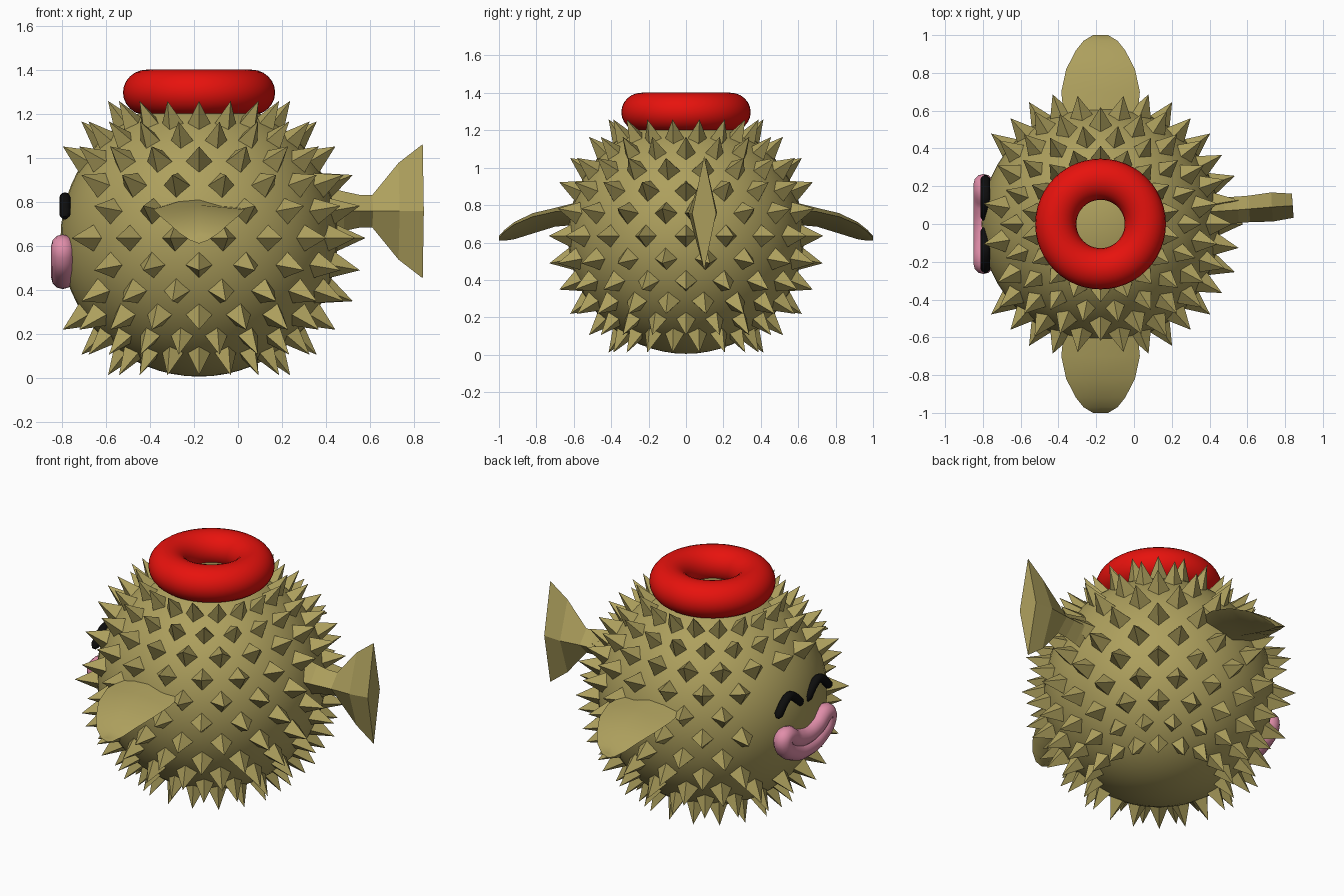
import bpy, bmesh
from math import sin, cos, pi, radians
from mathutils import Vector

if "Cube" in bpy.data.objects:
    bpy.data.objects.remove(bpy.data.objects["Cube"])

CENTER = Vector((-0.177, 0, 0.635))
BODY_R = 0.63


def material(name, color):
    m = bpy.data.materials.new(name)
    m.diffuse_color = (*color, 1)
    m.use_nodes = True
    m.node_tree.nodes["Principled BSDF"].inputs["Base Color"].default_value = m.diffuse_color
    return m


olive = material("olive_skin", (0.42, 0.35, 0.11))
red = material("red_rubber", (0.80, 0.006, 0.004))
pink = material("pink_lip", (0.75, 0.27, 0.40))
black = material("black_eye", (0.004, 0.004, 0.004))


def finish(obj, name, mat, smooth=None):
    obj.name = name
    obj.data.materials.append(mat)
    if smooth:
        bpy.ops.object.select_all(action='DESELECT')
        bpy.context.view_layer.objects.active = obj
        obj.select_set(True)
        bpy.ops.object.shade_smooth_by_angle(angle=radians(smooth))
    return obj


def mesh_object(bm, name, mat, smooth=None):
    bmesh.ops.recalc_face_normals(bm, faces=bm.faces)
    me = bpy.data.meshes.new(name)
    bm.to_mesh(me)
    bm.free()
    obj = bpy.data.objects.new(name, me)
    bpy.context.collection.objects.link(obj)
    return finish(obj, name, mat, smooth)


def loft(rings, name, mat, smooth=None):
    """Skin a list of equal-length point rings and cap both ends."""
    bm = bmesh.new()
    rows = [[bm.verts.new(p) for p in ring] for ring in rings]
    n = len(rows[0])
    for a, b in zip(rows, rows[1:]):
        for i in range(n):
            bm.faces.new((a[i], a[(i + 1) % n], b[(i + 1) % n], b[i]))
    bm.faces.new(rows[0])
    bm.faces.new(rows[-1])
    return mesh_object(bm, name, mat, smooth)


def tube(name, points, radius, mat, cyclic):
    """Round tube through (x, y, z) points; open ends are rounded off."""
    cu = bpy.data.curves.new(name, 'CURVE')
    cu.dimensions = '3D'
    cu.bevel_depth = radius
    cu.bevel_resolution = 4
    cu.use_fill_caps = True
    if cyclic:
        sp = cu.splines.new('BEZIER')
        sp.bezier_points.add(len(points) - 1)
        for bp, p in zip(sp.bezier_points, points):
            bp.co = p
            bp.handle_left_type = bp.handle_right_type = 'AUTO'
        sp.use_cyclic_u = True
        sp.resolution_u = 6
    else:
        sp = cu.splines.new('POLY')
        sp.points.add(len(points) - 1)
        for q, p in zip(sp.points, points):
            q.co = (*p, 1)
        sp.points[0].radius = sp.points[-1].radius = 0.45
        sp.use_smooth = True
    obj = bpy.data.objects.new(name, cu)
    bpy.context.collection.objects.link(obj)
    return finish(obj, name, mat)


# Round body
bpy.ops.mesh.primitive_uv_sphere_add(segments=48, ring_count=32, radius=BODY_R, location=CENTER)
finish(bpy.context.object, "body", olive, 60)

# Spikes: staggered rows of four-sided pyramids, left out at the face and fin roots
bm = bmesh.new()
for row in range(-5, 6):
    lat = radians(11.25 * row)
    for col in range(18):
        deg = 20 * col + (10 if row % 2 else 0)
        if abs(row) <= 2 and abs(deg - 180) < 35 or row == 1 and deg in (90, 270):
            continue
        lon = radians(deg)
        out = Vector((cos(lat) * cos(lon), cos(lat) * sin(lon), sin(lat)))
        side = Vector((-sin(lon), cos(lon), 0))
        up = out.cross(side)
        base = CENTER + out * (BODY_R - 0.012)
        half = 0.064 if abs(row) < 4 else 0.055
        ring = [bm.verts.new(base + d * half) for d in (side, up, -side, -up)]
        tip = bm.verts.new(CENTER + Vector((out.x * 0.757, out.y * 0.745, out.z * 0.75)))
        for i in range(4):
            bm.faces.new((ring[i], ring[(i + 1) % 4], tip))
        bm.faces.new(ring[::-1])
mesh_object(bm, "spikes", olive)

# Tail: diamond cross-sections (x, centre y, half width, half height), end slightly skewed
tail = [(0.33, 0.06, 0.075, 0.13), (0.48, 0.07, 0.072, 0.09), (0.55, 0.075, 0.07, 0.075),
        (0.61, 0.08, 0.07, 0.073), (0.73, 0.09, 0.077, 0.22), (0.84, 0.097, 0.064, 0.305)]
loft([[(x - 0.004, y + w, 0.757), (x, y, 0.757 + h), (x + 0.005, y - w, 0.757), (x, y, 0.757 - h)]
      for x, y, w, h in tail], "tail_fin", olive)

# Side fins: flat-topped, keeled cross-sections (y, half width, edge z, top z, keel z)
fin = [(0.52, 0.19, 0.775, 0.83, 0.70), (0.70, 0.208, 0.765, 0.785, 0.685),
       (0.82, 0.182, 0.738, 0.757, 0.648), (0.92, 0.13, 0.695, 0.708, 0.617),
       (0.97, 0.09, 0.658, 0.668, 0.61), (1.0, 0.04, 0.625, 0.635, 0.61)]
for s, name in ((-1, "front_fin"), (1, "back_fin")):
    rings = []
    for y, w, edge, top, keel in fin:
        rings.append([(CENTER.x + w, s * y, edge), (CENTER.x, s * y, top),
                      (CENTER.x - w, s * y, edge), (CENTER.x, s * y, keel)])
    loft(rings, name, olive, 60)

# Swim ring on top
bpy.ops.mesh.primitive_torus_add(major_segments=48, minor_segments=24, major_radius=0.237,
                                 minor_radius=0.109, location=(CENTER.x, 0, 1.297))
ring = bpy.context.object
ring.scale.z = 0.104 / 0.109
finish(ring, "swim_ring", red, 60)

# Smiling lips: one closed tube
half_lip = [(0.12, 0.48), (0.21, 0.56), (0.20, 0.595), (0.10, 0.55)]
lip = [(0, 0.456)] + half_lip + [(0, 0.53)] + [(-y, z) for y, z in half_lip[::-1]]
tube("lips", [(-0.797, y, z) for y, z in lip], 0.053, pink, True)

# Closed happy eyes: an arched stroke on each side
arch = [(0.022, 0.725), (0.037, 0.742), (0.085, 0.79), (0.12, 0.814), (0.14, 0.818),
        (0.16, 0.814), (0.195, 0.79), (0.238, 0.742), (0.252, 0.727)]
for s, name in ((-1, "front_eye"), (1, "back_eye")):
    tube(name, [(-0.787, s * y, z) for y, z in arch], 0.025, black, False)
